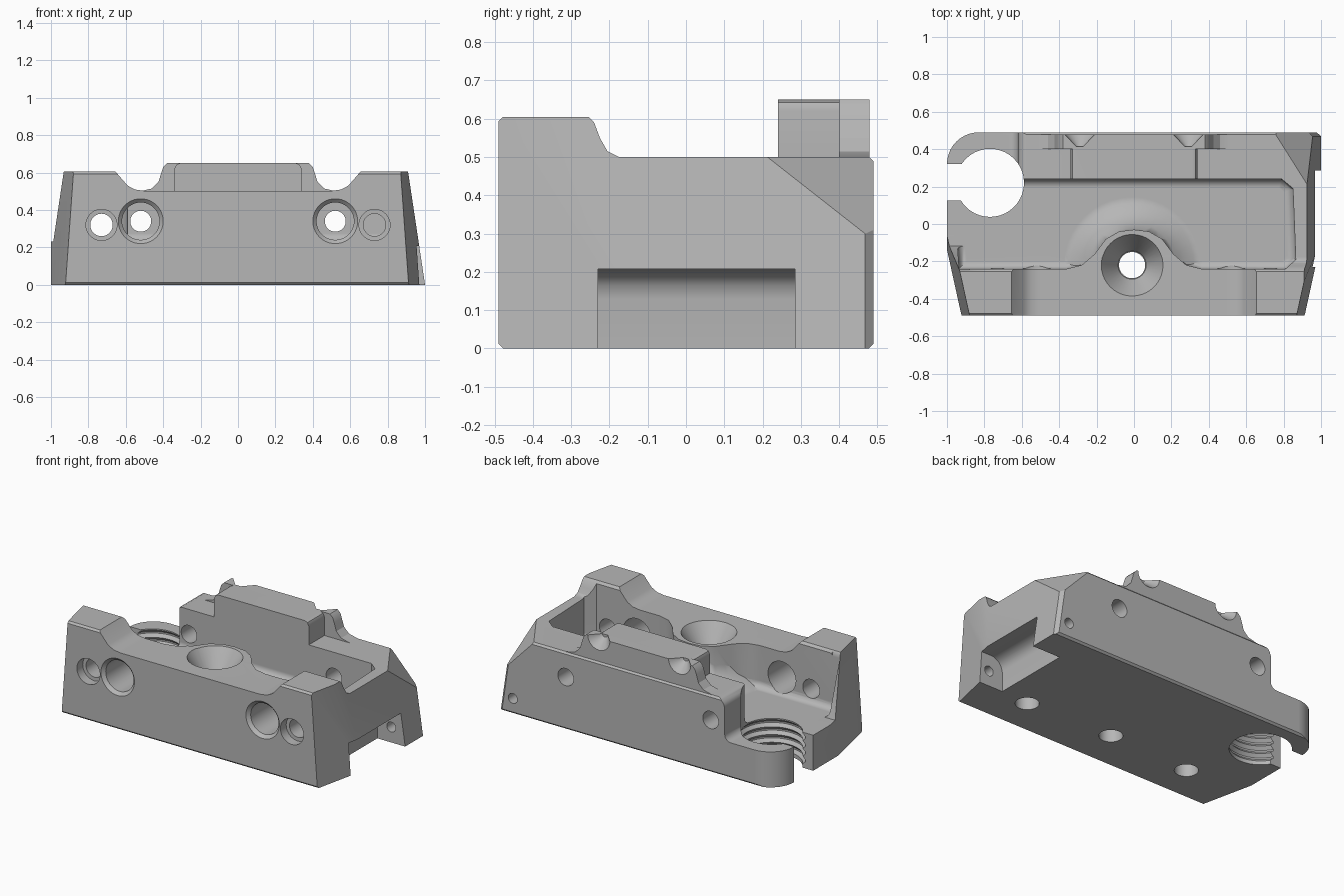
import bpy, bmesh, math
from mathutils import Vector

if "Cube" in bpy.data.objects:
    bpy.data.objects.remove(bpy.data.objects["Cube"])

metal = bpy.data.materials.new("machined grey")
metal.use_nodes = True
grey = (0.47, 0.47, 0.47, 1)
metal.diffuse_color = grey
metal.node_tree.nodes["Principled BSDF"].inputs["Base Color"].default_value = grey


def to_object(bm, name):
    bmesh.ops.recalc_face_normals(bm, faces=bm.faces)
    mesh = bpy.data.meshes.new(name)
    bm.to_mesh(mesh)
    bm.free()
    mesh.materials.append(metal)
    obj = bpy.data.objects.new(name, mesh)
    bpy.context.collection.objects.link(obj)
    return obj


def skin(rings):
    """Closed solid through a list of equal rings of points."""
    bm = bmesh.new()
    loops = [[bm.verts.new(p) for p in ring] for ring in rings]
    bm.faces.new(loops[0])
    bm.faces.new(loops[-1])
    for low, high in zip(loops, loops[1:]):
        for i in range(len(low)):
            j = (i + 1) % len(low)
            bm.faces.new((low[i], low[j], high[j], high[i]))
    bmesh.ops.recalc_face_normals(bm, faces=bm.faces)
    return bm


def place(axis, p, q, t):
    return {"x": (t, p, q), "y": (p, t, q), "z": (p, q, t)}[axis]


def prism(points, axis, start, end):
    """Extrude a 2D outline along one axis."""
    return skin([[place(axis, p, q, t) for p, q in points] for t in (start, end)])


def lathe(axis, a, b, profile, sides=40):
    """Turned solid from (position, radius) pairs, centred at (a, b) across the axis."""
    angles = [math.tau * i / sides for i in range(sides)]
    return skin([[place(axis, a + r * math.cos(n), b + r * math.sin(n), t) for n in angles]
                 for t, r in profile])


def combine(target, bm, operation="DIFFERENCE"):
    tool = to_object(bm, "tool")
    tool.hide_render = True
    mod = target.modifiers.new("shape", "BOOLEAN")
    mod.operation, mod.object, mod.solver = operation, tool, "EXACT"
    bpy.context.view_layer.objects.active = target
    bpy.ops.object.modifier_apply(modifier=mod.name)
    bpy.data.objects.remove(tool)


def mirrored(points):
    return points + [(-x, y) for x, y in reversed(points)]


# Block with a raised front wall, trimmed by sloping end planes
block = prism([(-.478, 0), (-.49, .012), (-.49, .593), (-.478, .605), (-.255, .605),
               (-.24, .59), (-.225, .55), (-.205, .515), (-.175, .5), (.478, .5),
               (.49, .488), (.49, .012), (.478, 0)], "x", -1.3, 1.3)
corner = Vector((.925, .22, .495))
slope = (Vector((.955, .475, .295)) - corner).cross(Vector((.75, .49, .5)) - corner)
for point, normal in [((1, 0, 0), (1, 0, .15)),
                      ((-1, 0, 0), (-1, 0, 0)),
                      ((1.02, 0, 0), (1, -.22, .071)),
                      ((-1.03, 0, 0), (-1, -.22, .071)),
                      ((.99, .478, 0), (1, 1, .15)),
                      (corner, slope)]:
    bmesh.ops.bisect_plane(block, geom=block.verts[:] + block.edges[:] + block.faces[:],
                           plane_co=point, plane_no=normal, clear_outer=True)
    bmesh.ops.holes_fill(block, edges=[e for e in block.edges if e.is_boundary], sides=0)
body = to_object(block, "clamp_block")

# Dip in the front wall between its two horns
combine(body, prism(mirrored([(-.655, .8), (-.655, .605), (-.59, .53), (-.55, .509),
                              (-.5, .502)]), "y", -1, -.17))

# Rear ridge: wide at the back, narrower towards the pocket
rise = [(-.53, .45), (-.53, .498), (-.46, .515), (-.425, .55), (-.41, .6), (-.4, .63), (-.38, .65)]
combine(body, prism(mirrored(rise), "y", .4, .479), "UNION")
combine(body, prism(mirrored([(-.34, .45), (-.34, .62), (-.33, .642), (-.31, .65)]),
                    "y", .2, .44), "UNION")

# Pocket with a filleted floor and a flared boss left standing in it
bulge = [(-.36, -.24), (-.28, -.22), (-.21, -.16), (-.15, -.08), (-.08, -.04), (0, -.03)]
outline = [(-1.3, -.1), (-.945, -.1), (-.935, -.24)] + bulge
outline += [(-x, y) for x, y in reversed(bulge[:-1])]
outline += [(.81, -.24), (.865, -.19), (.85, .19), (.79, .24), (-.62, .24), (-.62, .7), (-1.3, .7)]
pocket_mesh = prism(outline, "z", .23, 1)
floor_edges = [e for e in pocket_mesh.edges if all(v.co.z < .24 for v in e.verts)]
bmesh.ops.bevel(pocket_mesh, geom=floor_edges, offset=.045, segments=4, profile=.5,
                affect="EDGES")
pocket = to_object(pocket_mesh, "pocket_cutter")
combine(pocket, lathe("z", -.01, -.22, [(.15, .42), (.225, .38), (.24, .33), (.265, .28),
                                        (.31, .23), (.38, .195), (.49, .18)]))
pocket_copy = bmesh.new()
pocket_copy.from_mesh(pocket.data)
bpy.data.objects.remove(pocket)
combine(body, pocket_copy)
combine(body, prism([(-.118, .231), (-.275, .67), (.1, .67), (.1, .231)], "x", -1.2, -.88))

# Rounded top corner where the rear wall ends
combine(body, prism([(-.64, .44), (-.622, .44), (-.612, .47), (-.595, .49), (-.565, .505),
                     (-.565, .52), (-.64, .52)], "y", .2, .6))

# Countersunk hole through the boss
combine(body, lathe("z", -.01, -.22, [(-.1, .07), (.35, .07), (.351, .075), (.37, .08),
                                      (.5, .164), (.53, .181)]))

# Slot under the end wall, open at the bottom and the end
combine(body, prism([(.8, -.1), (.8, .13), (.81, .165), (.83, .19), (.87, .208),
                     (1.2, .208), (1.2, -.1)], "y", -.23, .285))

# Threaded split socket with a rounded outer arm
thread = [(-.1, .182)]
for i in range(4):
    z = .025 + i * .05
    thread += [(z, .182), (z + .02, .2), (z + .03, .2)]
combine(body, lathe("z", -.77, .22, thread + [(.222, .182), (1, .182)]))
combine(body, prism([(-1.3, .125), (-.85, .125), (-.85, .32), (-1.3, .32)], "z", -.1, 1))
arc = [(-.83 - .17 * math.cos(a), .32 + .17 * math.sin(a))
       for a in [math.pi / 20 * i for i in range(1, 10)]]
combine(body, prism([(-1.1, .32), (-1, .32)] + arc + [(-.83, .49), (-.83, .7), (-1.1, .7)],
                    "z", -.1, 1))

# Bolt holes and rear divots on both sides
for side in (-1, 1):
    combine(body, lathe("y", side * .52, .34, [(-.51, .14), (-.47, .1), (-.1, .1)]))
    combine(body, lathe("y", side * .52, .34, [(.1, .056), (.6, .056)]))
    combine(body, lathe("y", side * .73, .32, [(-.6, .083), (-.43, .083), (-.429, .06),
                                               (-.1, .06)]))
    combine(body, lathe("z", side * .6, -.245, [(-.1, .07), (.15, .07)]))
    combine(body, lathe("y", side * .29, .652, [(.415, .02), (.495, .095)]))

# Cross pin hole through the slot walls
combine(body, lathe("y", .9, .1, [(-.35, .032), (.6, .032)]))

# Soft shading with crisp machined edges
bpy.ops.object.select_all(action="DESELECT")
body.select_set(True)
bpy.context.view_layer.objects.active = body
bpy.ops.object.shade_smooth_by_angle(angle=math.radians(28))
weighted = body.modifiers.new("even shading", "WEIGHTED_NORMAL")
weighted.keep_sharp = True
